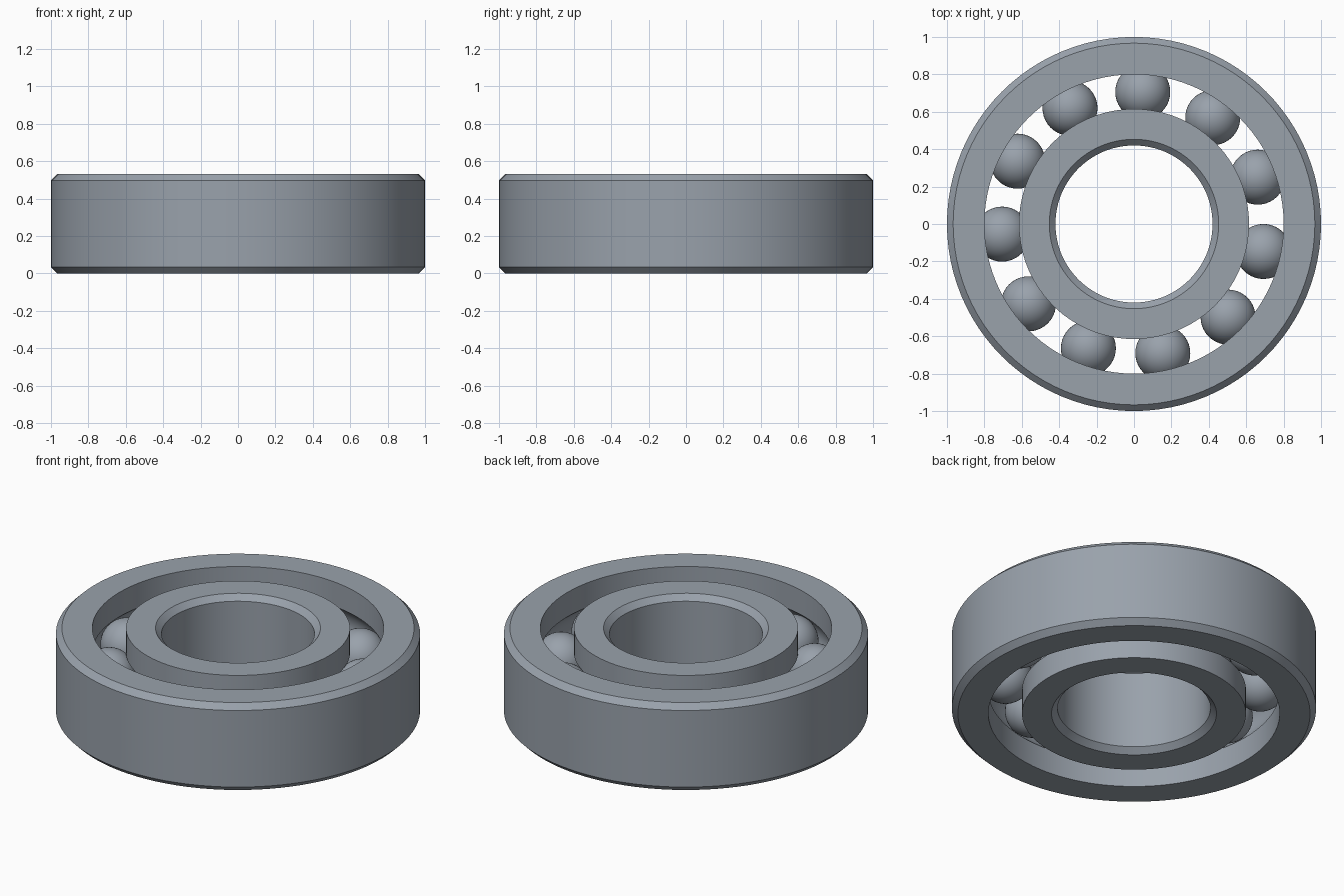
import bpy, bmesh, math
from mathutils import Matrix, Vector

cube = bpy.data.objects.get("Cube")
if cube:
    bpy.data.objects.remove(cube, do_unlink=True)

HEIGHT = 0.53
MID = HEIGHT / 2
CHAMFER = 0.033
PITCH = 0.7075          # radius of the circle through the ball centres
BALL_R = 0.147
GROOVE_R = 0.149
BALLS = 11
SEGMENTS = 96

steel = bpy.data.materials.new("steel grey")
steel.use_nodes = True
colour = (0.32, 0.36, 0.41, 1)
steel.diffuse_color = colour
bsdf = steel.node_tree.nodes["Principled BSDF"]
bsdf.inputs["Base Color"].default_value = colour


def finish(bm, name):
    """Turn a bmesh into a smooth-shaded steel object."""
    mesh = bpy.data.meshes.new(name)
    bm.to_mesh(mesh)
    bm.free()
    mesh.materials.append(steel)
    obj = bpy.data.objects.new(name, mesh)
    bpy.context.collection.objects.link(obj)
    bpy.ops.object.select_all(action='DESELECT')
    obj.select_set(True)
    bpy.context.view_layer.objects.active = obj
    bpy.ops.object.shade_smooth_by_angle(angle=math.radians(30))
    return obj


def race(name, plain_r, chamfered_r):
    """Ring with a chamfered wall on one side and a ball groove on the other."""
    side = 1 if chamfered_r > plain_r else -1
    edge_r = chamfered_r - side * CHAMFER
    half = math.acos(abs(plain_r - PITCH) / GROOVE_R)
    profile = [(plain_r, 0), (edge_r, 0), (chamfered_r, CHAMFER),
               (chamfered_r, HEIGHT - CHAMFER), (edge_r, HEIGHT), (plain_r, HEIGHT)]
    # groove arc, from the top edge down
    steps = 14
    for i in range(steps + 1):
        a = half - 2 * half * i / steps
        profile.append((PITCH + side * GROOVE_R * math.cos(a), MID + GROOVE_R * math.sin(a)))

    bm = bmesh.new()
    verts = [bm.verts.new((r, 0, z)) for r, z in profile]
    edges = [bm.edges.new((v, verts[i - 1])) for i, v in enumerate(verts)]
    bmesh.ops.spin(bm, geom=verts + edges, cent=(0, 0, 0), axis=(0, 0, 1),
                   angle=math.tau, steps=SEGMENTS, use_merge=True)
    bmesh.ops.remove_doubles(bm, verts=bm.verts, dist=1e-5)
    bmesh.ops.recalc_face_normals(bm, faces=bm.faces)
    return finish(bm, name)


# Outer and inner rings
race("outer_ring", 0.80, 1.0)
race("inner_ring", 0.615, 0.42)

# Balls evenly spaced in the groove
for i in range(BALLS):
    angle = math.radians(86.2) + math.tau * i / BALLS
    centre = Vector((PITCH * math.cos(angle), PITCH * math.sin(angle), MID))
    bm = bmesh.new()
    bmesh.ops.create_uvsphere(bm, u_segments=40, v_segments=24, radius=BALL_R,
                              matrix=Matrix.Translation(centre))
    finish(bm, f"ball_{i + 1}")
